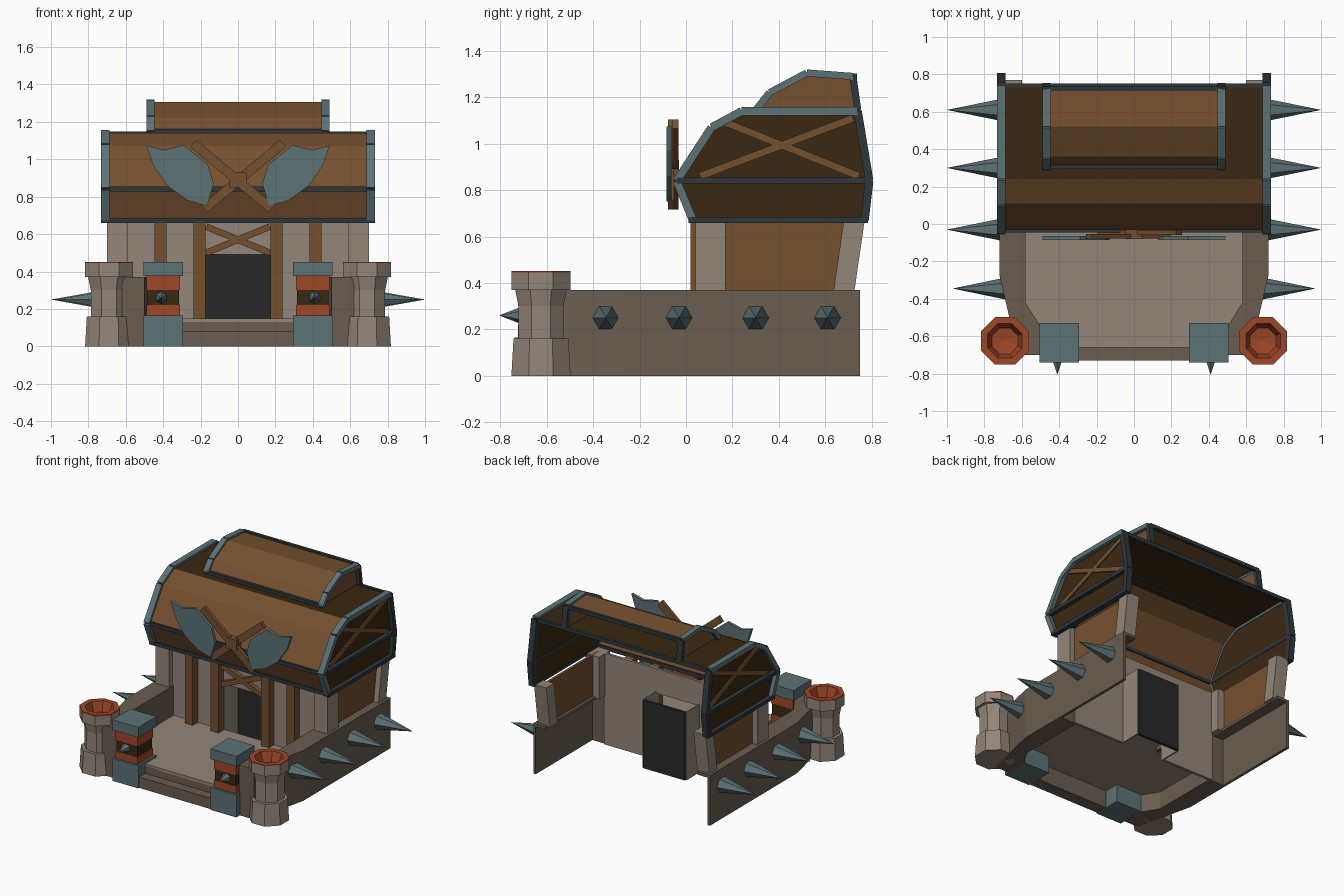
import bpy, math
from mathutils import Vector, Matrix

if "Cube" in bpy.data.objects:
    bpy.data.objects.remove(bpy.data.objects["Cube"])


def mat(name, h):
    c = [int(h[i:i + 2], 16) / 255 for i in (0, 2, 4)]
    m = bpy.data.materials.new(name)
    m.diffuse_color = [((v + .055) / 1.055) ** 2.4 if v > .04 else v / 12.92 for v in c] + [1]
    m.use_nodes = True
    m.node_tree.nodes["Principled BSDF"].inputs["Base Color"].default_value = m.diffuse_color
    return m


STONE = mat("light_stone", "93867A")
BASE = mat("dark_stone", "6A5D50")
WOOD = mat("brown_wood", "75502F")
DARK = mat("dark_wood", "3A2712")
METAL = mat("steel", "5D7276")
IRON = mat("dark_iron", "2F373B")
CLAY = mat("orange_clay", "9E4727")
BLACK = mat("door_black", "282828")


def mesh(name, verts, faces, m):
    me = bpy.data.meshes.new(name)
    me.from_pydata([tuple(v) for v in verts], [], faces)
    me.materials.append(m)
    me.update()
    o = bpy.data.objects.new(name, me)
    bpy.context.collection.objects.link(o)
    return o


def prism(name, pts, offset, m):
    """Polygon of 3D points extruded by offset, with outward normals."""
    pts, off, n = [Vector(p) for p in pts], Vector(offset), len(pts)
    area = Vector()
    for i in range(n):
        area += pts[i].cross(pts[(i + 1) % n])
    if area.dot(off) < 0:
        pts.reverse()
    faces = [tuple(reversed(range(n))), tuple(range(n, 2 * n))]
    faces += [(i, (i + 1) % n, n + (i + 1) % n, n + i) for i in range(n)]
    return mesh(name, pts + [p + off for p in pts], faces, m)


def box(name, x0, x1, y0, y1, z0, z1, m):
    x0, x1 = sorted((x0, x1))
    return prism(name, [(x0, y0, z0), (x1, y0, z0), (x1, y1, z0), (x0, y1, z0)], (0, 0, z1 - z0), m)


def beam(name, p, q, w, t, side, m):
    """Bar from p to q, w wide, t thick along the side axis."""
    p, q, s = Vector(p), Vector(q), Vector(side)
    d = (q - p).normalized().cross(s) * w / 2
    return prism(name, [p - d - s * t / 2, q - d - s * t / 2, q + d - s * t / 2, p + d - s * t / 2], s * t, m)


def lathe(name, rings, n, m, place):
    """Revolved (radius, height) rings with n flat sides."""
    verts, faces = [], []
    for r, z in rings:
        for i in range(n):
            a = math.tau * (i + .5) / n
            verts.append(place @ Vector((r * math.cos(a), r * math.sin(a), z)))
    for k in range(len(rings) - 1):
        for i in range(n):
            j = (i + 1) % n
            faces.append((k * n + i, k * n + j, k * n + n + j, k * n + n + i))
    return mesh(name, verts, faces, m)


def sheet(name, profile, x, m):
    """Open strip following a (y, z) profile, spanning -x to x."""
    v = [(s * x, y, z) for y, z in profile for s in (-1, 1)]
    return mesh(name, v, [(2 * i, 2 * i + 1, 2 * i + 3, 2 * i + 2) for i in range(len(profile) - 1)], m)


X, Y = (1, 0, 0), (0, 1, 0)

# terrace floor and front step
prism("terrace_floor", [(-.6, .09, .13), (.6, .09, .13), (.6, -.45, .13), (.5, -.66, .13),
                        (-.5, -.66, .13), (-.6, -.45, .13)], (0, 0, .02), STONE)
box("step_riser", -.5, .5, -.66, -.64, 0, .14, BASE)
box("front_step", -.31, .31, -.73, -.66, 0, .08, BASE)

# front wall, recessed door and brace above it
box("door_lintel", -.17, .17, .08, .1, .49, .67, STONE)
box("door", -.17, .17, .24, .26, 0, .5, BLACK)
for s in (-1, 1):
    box("front_wall", s * .17, s * .6, .08, .1, 0, .67, STONE)
    box("door_jamb", s * .17, s * .18, .1, .25, 0, .5, STONE)
    beam("door_brace", (-s * .17, .06, .5), (s * .17, .06, .64), .035, .03, Y, WOOD)
    for x in (.205, .415):
        box("wall_post", s * (x - .032), s * (x + .032), .02, .08, .1, .67, WOOD)

roof = [(.03, .67), (-.04, .84), (.11, 1.07), (.24, 1.14), (.74, 1.14), (.79, .84), (.77, .67)]
attic = [(.3, 1.145), (.36, 1.22), (.52, 1.305), (.72, 1.29), (.74, 1.145)]

for s in (-1, 1):
    # base parapet, open behind the front wall
    outline = [(.72, .09), (.72, -.27), (.62, -.7), (.5, -.7), (.48, -.58), (.58, -.42), (.58, .09)]
    prism("parapet", [(s * x, y, 0) for x, y in outline], (0, 0, .37), BASE)
    box("side_base", s * .7, s * .72, .09, .75, 0, .37, BASE)
    box("side_ledge", s * .62, s * .71, .09, .75, .35, .37, BASE)
    # house sides and corner piers
    box("side_panel", s * .64, s * .66, .1, .7, .36, .67, WOOD)
    box("front_pier", s * .59, s * .7, .04, .17, .36, .67, STONE)
    prism("rear_pier", [(s * .6, .635, .36), (s * .6, .725, .36), (s * .6, .77, .67), (s * .6, .68, .67)],
          (s * .1, 0, 0), STONE)
    # side spikes
    for y in (-.345, -.03, .3, .61):
        x = .69 if y < -.3 else .715
        turn = Matrix.Translation((s * x, y, .25)) @ Matrix.Rotation(s * math.pi / 2, 4, 'Y')
        lathe("side_spike", [(.058, 0), (0, .97 - x if y < -.3 else 1 - x)], 6, METAL, turn)
    # fire pillars
    spot = Matrix.Translation((s * .69, -.625, 0))
    lathe("fire_pillar", [(0, 0), (.138, 0), (.128, .16), (.105, .16), (.105, .3), (.12, .37), (.138, .37),
                          (.138, .445)], 8, STONE, spot)
    lathe("fire_bowl", [(.138, .44), (.138, .452), (.1, .452), (.075, .38), (0, .37)], 8, CLAY, spot)
    # banded gate posts
    for name, r, z0, z1, m in (("gate_foot", .105, 0, .165, METAL), ("gate_band_low", .09, .165, .22, CLAY),
                               ("gate_core", .085, .22, .3, DARK), ("gate_band_high", .09, .3, .375, CLAY),
                               ("gate_cap", .105, .375, .45, METAL)):
        box(name, s * (.4 - r), s * (.4 + r), -.635 - r, -.635 + r, z0, z1, m)
    lathe("gate_spike", [(.035, 0), (0, .09)], 6, METAL,
          Matrix.Translation((s * .41, -.715, .26)) @ Matrix.Rotation(math.pi / 2, 4, 'X'))
    # gable ends, trims and cross braces
    prism("gable", [(s * .69, y, z) for y, z in roof], (s * .012, 0, 0), DARK)
    for i, (a, b) in enumerate(zip(roof, roof[1:])):
        beam("gable_trim", (s * .709, *a), (s * .709, *b), .035, .045, X, METAL if i < 4 else IRON)
    beam("gable_rail", (s * .71, -.04, .842), (s * .71, .8, .842), .026, .045, X, IRON)
    beam("gable_sill", (s * .71, .01, .672), (s * .71, .785, .672), .026, .045, X, IRON)
    beam("gable_brace", (s * .704, .06, .86), (s * .704, .72, 1.11), .032, .014, X, WOOD)
    beam("gable_brace", (s * .704, .15, 1.1), (s * .704, .745, .86), .032, .014, X, WOOD)
    # attic ends
    prism("attic_end", [(s * .45, y, z) for y, z in attic], (s * .01, 0, 0), WOOD)
    for i, (a, b) in enumerate(zip(attic, attic[1:])):
        beam("attic_trim", (s * .468, *a), (s * .468, *b), .03, .042, X, METAL if i < 3 else IRON)

# roof skins, open at the back
sheet("roof_slope", roof[:4], .7, WOOD)
sheet("roof_top", roof[3:5], .7, DARK)
sheet("attic_roof", attic[:4], .46, WOOD)
for name, x, y, z in (("eave_bar", .73, .025, .672), ("front_bar", .73, -.035, .842), ("roof_back_bar", .71, .74, 1.135),
                      ("attic_front_bar", .48, .305, 1.15), ("attic_back_bar", .47, .725, 1.29)):
    beam(name, (-x, y, z), (x, y, z), .026, .022, Y, IRON)

# crossed axes
blade = [(-.49, 1.075), (-.4, 1.05), (-.29, 1.075), (-.16, .97), (-.13, .87), (-.165, .75),
         (-.27, .78), (-.38, .86), (-.455, .97)]
for s in (-1, 1):
    y = -.055 - .01 * s
    beam("axe_handle", (-s * .24, y, 1.085), (s * .18, y, .735), .05, .025, Y, WOOD)
    prism("axe_blade", [(s * x, -.085, z) for x, z in blade], (0, .022, 0), METAL)
beam("axe_hub", (-.045, -.055, .89), (.045, -.055, .89), .08, .05, Y, WOOD)
